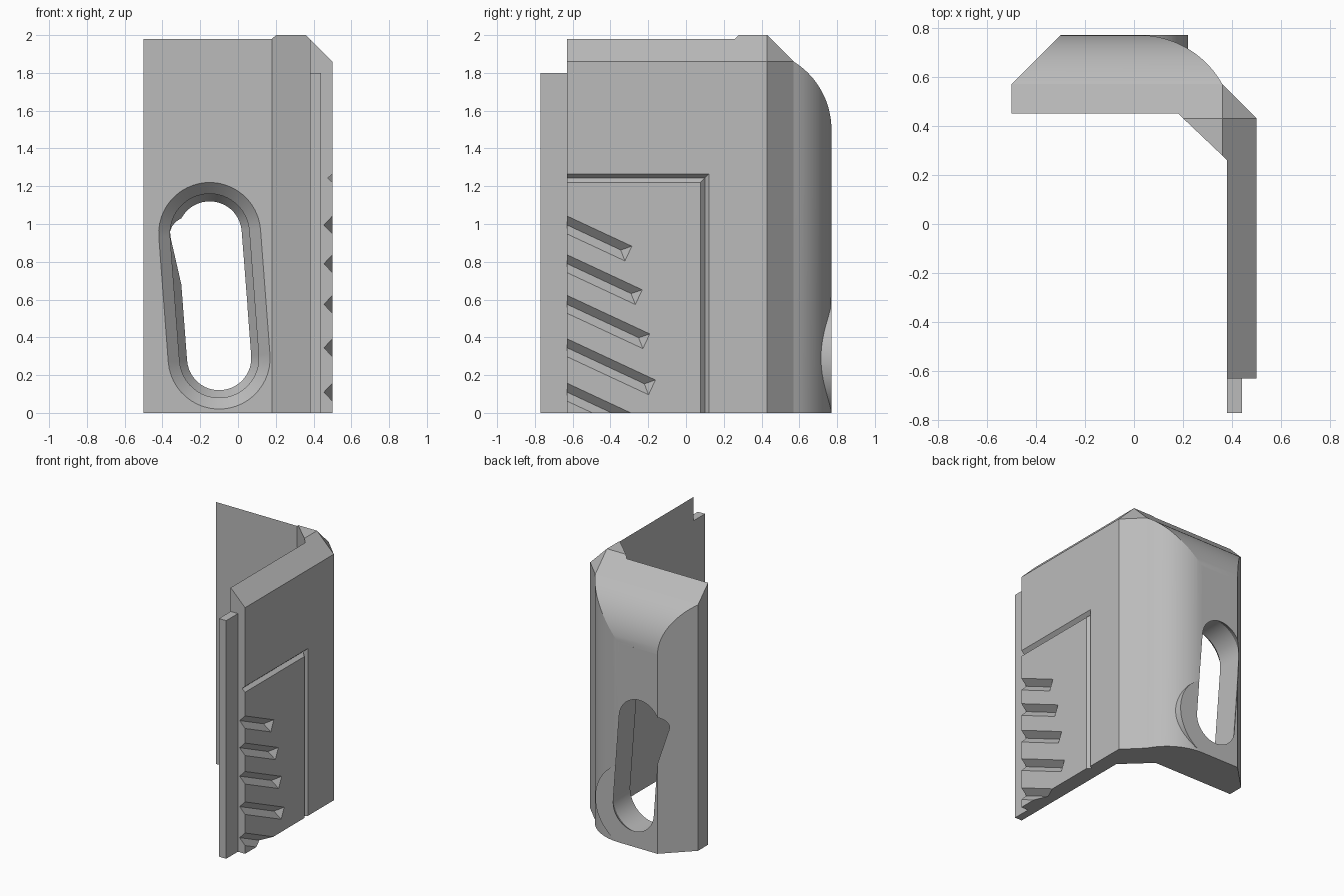
import bpy, bmesh
from math import sin, cos, pi, radians, atan2, acos
from mathutils import Vector

if "Cube" in bpy.data.objects:
    bpy.data.objects.remove(bpy.data.objects["Cube"])

grey = bpy.data.materials.new("plain grey")
grey.use_nodes = True
grey.diffuse_color = (0.5, 0.5, 0.5, 1)
grey.node_tree.nodes["Principled BSDF"].inputs["Base Color"].default_value = (0.5, 0.5, 0.5, 1)


def loft(name, rings):
    """Closed solid through rings that share a point count."""
    bm = bmesh.new()
    loops = [[bm.verts.new(p) for p in ring] for ring in rings]
    n = len(loops[0])
    for a, b in zip(loops, loops[1:]):
        for i in range(n):
            j = (i + 1) % n
            bm.faces.new((a[i], a[j], b[j], b[i]))
    bm.faces.new(loops[0][::-1])
    bm.faces.new(loops[-1])
    bmesh.ops.recalc_face_normals(bm, faces=bm.faces)
    mesh = bpy.data.meshes.new(name)
    bm.to_mesh(mesh)
    bm.free()
    mesh.materials.append(grey)
    obj = bpy.data.objects.new(name, mesh)
    bpy.context.collection.objects.link(obj)
    return obj


def boolean(target, tool, operation="DIFFERENCE"):
    mod = target.modifiers.new("cut", "BOOLEAN")
    mod.object, mod.operation, mod.solver = tool, operation, "EXACT"
    graph = bpy.context.evaluated_depsgraph_get()
    mesh = bpy.data.meshes.new_from_object(target.evaluated_get(graph))
    target.modifiers.clear()
    target.data = mesh
    bpy.data.objects.remove(tool)


def slice_off(obj, point, normal):
    """Remove everything beyond a plane and cap the cut."""
    bm = bmesh.new()
    bm.from_mesh(obj.data)
    cut = bmesh.ops.bisect_plane(bm, geom=bm.verts[:] + bm.edges[:] + bm.faces[:],
                                 plane_co=point, plane_no=normal, clear_outer=True)
    edges = [e for e in cut["geom_cut"] if isinstance(e, bmesh.types.BMEdge)]
    bmesh.ops.holes_fill(bm, edges=edges, sides=0)
    bmesh.ops.recalc_face_normals(bm, faces=bm.faces)
    bm.to_mesh(obj.data)
    bm.free()


def arc(cx, cy, r, start, end, steps):
    return [(cx + r * cos(start + (end - start) * i / steps),
             cy + r * sin(start + (end - start) * i / steps)) for i in range(steps + 1)]


# L-shaped wall with a rounded outer corner
r = 0.389
corner = arc(0.02, 0.77 - r, r, pi / 2, acos(0.34 / r), 18)
plan = [(-0.5, 0.45), (-0.5, 0.57), (-0.3, 0.77)] + corner + [
    (0.5, 0.43), (0.5, -0.63), (0.38, -0.63), (0.38, 0.26), (0.18, 0.45)]
body = loft("corner_wall", [[(x, y, z) for x, y in plan] for z in (0, 2)])

# Sloped top edge on the side, and the corner facet
slice_off(body, Vector((0.5, 0, 1.86)), Vector((1, 0, 1)).normalized())
slice_off(body, Vector((0.36, 0.57, 1.86)), Vector((1, 1, 1)).normalized())

# Rounded and sloped top edge on the back
r = 0.424
curve = arc(0.77 - r, 1.5, r, radians(1), acos(0.224 / r), 18)
curve[-1] = (0.57, 1.86)
edge = curve + [(0.23, 2.2), (0.95, 2.2), (0.95, curve[0][1])]
boolean(body, loft("top_cutter", [[(x, y, z) for y, z in edge] for x in (-0.8, 0.8)]))

# Round boss at the foot of the slot
disc = [(x, max(z, 0.001)) for x, z in arc(-0.1, 0.29, 0.32, radians(-64), pi / 2, 32)]
disc += [(-0.1, 0.001)]
boolean(body, loft("boss", [[(x, y, z) for x, z in disc] for y in (0.6, 0.7697)]), "UNION")

# Leaning slot, countersunk from the inside and narrowing at the back
top, low = Vector((-0.15, 0.95)), Vector((-0.1, 0.29))
lean = atan2(top.y - low.y, top.x - low.x)


def slot_ring(y, r):
    pts = arc(top.x, top.y, r, lean - pi / 2, lean + pi / 2, 24)
    pts += arc(low.x, low.y, r, lean + pi / 2, lean + 3 * pi / 2, 24)
    return [(x, y, z) for x, z in pts]


boolean(body, loft("slot_cutter", [slot_ring(y, r) for y, r in (
    (0.35, 0.37), (0.51, 0.21), (0.71, 0.21), (0.77, 0.17), (0.9, 0.17))]))

# Mitred V groove that frames the lower side panel
w, depth, lip = 0.022, 0.025, 0.01
wide = w * (depth + lip) / depth
offsets = ((0.5 + lip, wide), (0.5 + lip, -wide), (0.5 - depth, 0))
rings = [[(x, y + o * sy, z + o * sz) for x, o in offsets]
         for y, z, sy, sz in ((-0.7, 1.243, 0, 1), (0.1, 1.243, 1, 1), (0.1, -0.1, 1, 0))]
boolean(body, loft("frame_cutter", rings))

# Slanted V grooves for grip
along = Vector((0, cos(radians(25)), -sin(radians(25))))
across = Vector((0, sin(radians(25)), cos(radians(25))))
w, depth = 0.043, 0.045
wide = w * (depth + lip) / depth
for z, end in ((0.995, -0.305), (0.79, -0.25), (0.575, -0.21), (0.345, -0.18), (0.11, -0.15)):
    length = (end + 0.63) / along.y

    def section(u, pull):
        base = Vector((0.5, -0.63, z)) + along * u
        out = Vector((lip, 0, 0)) + along * pull * lip / depth
        return [base + out + across * wide, base + out - across * wide,
                base - Vector((depth, 0, 0)) - along * pull]

    boolean(body, loft("grip_cutter", [section(-0.1, 0), section(length, 0.045)]))

# Thin tongue along the front edge
tongue = loft("front_tongue", [[(0.38, -0.77, z), (0.44, -0.77, z), (0.44, -0.63, z),
                                (0.38, -0.63, z)] for z in (0, 1.8)])

# Smooth the curves, keep the creases
bpy.ops.object.select_all(action="DESELECT")
body.select_set(True)
bpy.context.view_layer.objects.active = body
bpy.ops.object.shade_smooth_by_angle(angle=radians(10))
normals = body.modifiers.new("even_normals", "WEIGHTED_NORMAL")
normals.keep_sharp = True
